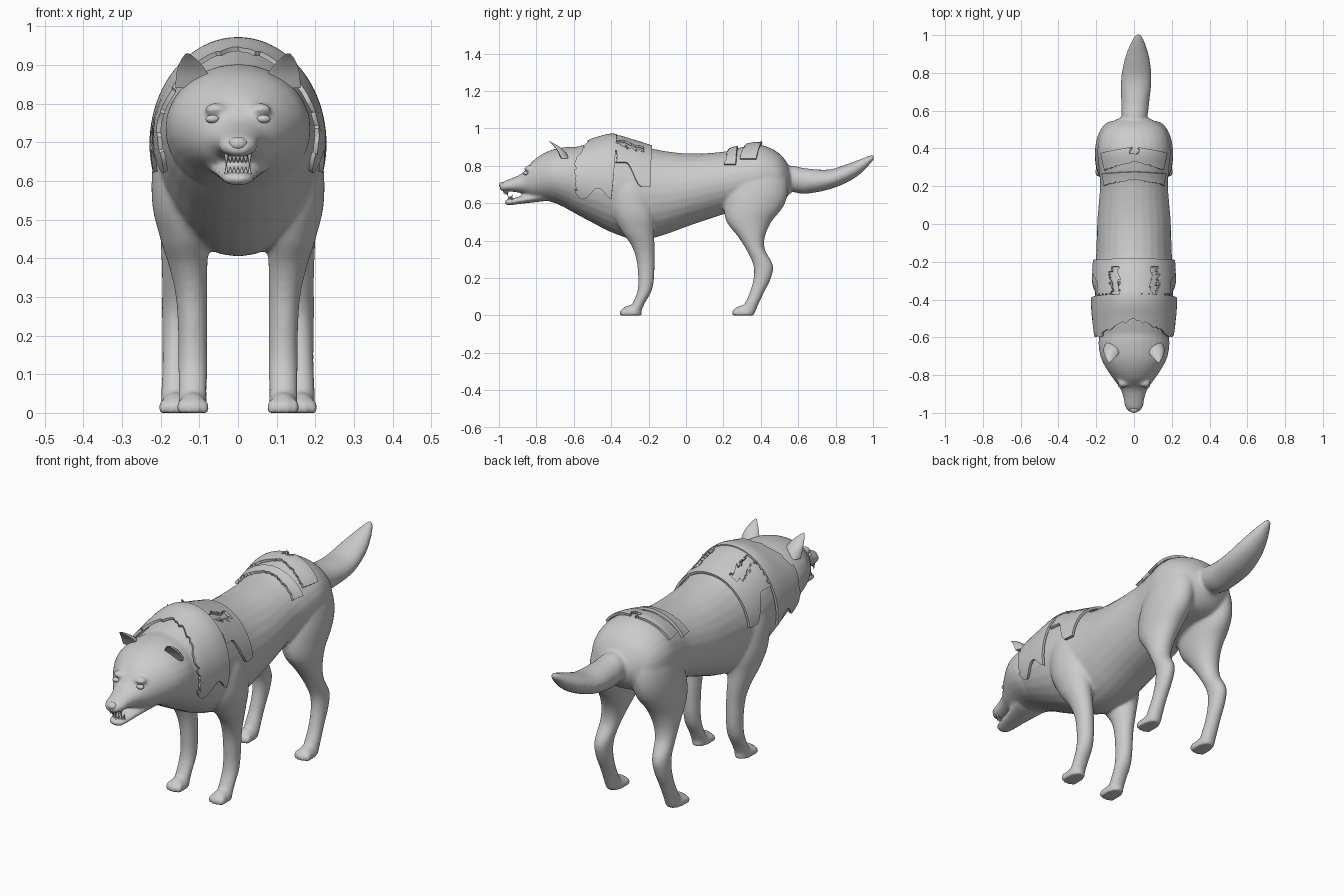
import bpy, bmesh, math, random
from mathutils import Matrix

random.seed(4)
old = bpy.data.objects.get("Cube")
if old:
    bpy.data.objects.remove(old, do_unlink=True)

grey = bpy.data.materials.new("plain grey")
grey.use_nodes = True
tone = (0.6, 0.6, 0.6, 1)
grey.diffuse_color = tone
grey.node_tree.nodes["Principled BSDF"].inputs["Base Color"].default_value = tone


def finish(name, bm):
    """Turn a bmesh into a smooth-shaded object."""
    bmesh.ops.recalc_face_normals(bm, faces=bm.faces)
    mesh = bpy.data.meshes.new(name)
    bm.to_mesh(mesh)
    bm.free()
    mesh.materials.append(grey)
    obj = bpy.data.objects.new(name, mesh)
    bpy.context.collection.objects.link(obj)
    bpy.ops.object.select_all(action="DESELECT")
    obj.select_set(True)
    bpy.context.view_layer.objects.active = obj
    bpy.ops.object.shade_smooth_by_angle(angle=math.radians(45))
    return obj


def spline(rows, steps=5):
    """Smooth interpolation through rows of numbers."""
    out = []
    for i in range(len(rows) - 1):
        a, b, c, d = (rows[max(0, min(len(rows) - 1, i + k))] for k in (-1, 0, 1, 2))
        for s in range(steps):
            t = s / steps
            out.append([q + 0.5 * t * (r - p + t * (2 * p - 5 * q + 4 * r - e + t * (3 * (q - r) + e - p)))
                        for p, q, r, e in zip(a, b, c, d)])
    return out + [list(rows[-1])]


def skin(bm, rings):
    """Skin rings of points into a closed tube."""
    rings = [[bm.verts.new(p) for p in ring] for ring in rings]
    n = len(rings[0])
    for a, b in zip(rings, rings[1:]):
        for i in range(n):
            j = (i + 1) % n
            bm.faces.new((a[i], a[j], b[j], b[i]))
    bm.faces.new(rings[0])
    bm.faces.new(rings[-1])


def circle(n=28):
    return [(math.cos(k * math.tau / n), math.sin(k * math.tau / n)) for k in range(n)]


def trunk(bm, rows, bend=0):
    """Tube along y; rows hold y, top, bottom, half width."""
    skin(bm, [[(w * c + bend * max(0, y - 0.5), y, (top + low) / 2 + (top - low) / 2 * s)
               for c, s in circle()] for y, top, low, w in spline(rows)])


def limb(bm, rows, side, cup=1):
    """Tube along z; rows hold z, x, y, x radius, y radius."""
    skin(bm, [[(side * (x + rx * c), y + ry * s * (cup if s < 0 else 1), z)
               for c, s in circle()] for z, x, y, rx, ry in spline(rows)])


def ball(bm, centre, size):
    mat = Matrix.Translation(centre) @ Matrix.Diagonal((*size, 1))
    return bmesh.ops.create_uvsphere(bm, u_segments=20, v_segments=12, radius=1, matrix=mat)["verts"]


def paw(bm, x, y):
    """Flat-soled foot with four toes."""
    verts = ball(bm, (x, y, 0.005), (0.041, 0.06, 0.05))
    for k in (-1.5, -0.5, 0.5, 1.5):
        verts += ball(bm, (x + k * 0.02, y - 0.045 + abs(k) * 0.008, 0.01), (0.013, 0.022, 0.026))
    for v in verts:
        v.co.z = max(0, v.co.z)


# Torso, head, jaw and tail
torso = [(-0.72, 0.86, 0.62, 0.12), (-0.62, 0.89, 0.56, 0.18), (-0.5, 0.925, 0.495, 0.2),
         (-0.39, 0.95, 0.44, 0.207), (-0.27, 0.92, 0.405, 0.207), (-0.15, 0.885, 0.42, 0.2),
         (0.02, 0.865, 0.48, 0.194), (0.2, 0.875, 0.54, 0.18), (0.3, 0.9, 0.56, 0.187),
         (0.4, 0.912, 0.58, 0.193), (0.5, 0.865, 0.6, 0.165), (0.555, 0.79, 0.65, 0.09),
         (0.57, 0.74, 0.69, 0.03)]
head = [(-0.56, 0.9, 0.56, 0.17), (-0.62, 0.902, 0.565, 0.188), (-0.7, 0.89, 0.6, 0.178),
        (-0.76, 0.867, 0.615, 0.15), (-0.82, 0.825, 0.625, 0.11), (-0.87, 0.765, 0.65, 0.074),
        (-0.92, 0.738, 0.66, 0.056), (-0.97, 0.718, 0.662, 0.047), (-0.995, 0.7, 0.67, 0.025)]
jaw = [(-0.76, 0.66, 0.61, 0.08), (-0.85, 0.645, 0.6, 0.06), (-0.91, 0.63, 0.593, 0.048),
       (-0.95, 0.622, 0.588, 0.038), (-0.968, 0.615, 0.597, 0.02)]
tail = [(0.48, 0.79, 0.68, 0.05), (0.57, 0.8, 0.66, 0.068), (0.64, 0.786, 0.65, 0.074),
        (0.765, 0.78, 0.673, 0.081), (0.87, 0.812, 0.715, 0.067), (0.94, 0.838, 0.763, 0.045),
        (0.985, 0.855, 0.81, 0.025), (1.005, 0.86, 0.835, 0.012)]
body = bmesh.new()
for rows in (torso, head, jaw):
    trunk(body, rows)
trunk(body, tail, 0.045)

# Legs, paws and brows
front_leg = [(0.78, 0.12, -0.31, 0.05, 0.06), (0.68, 0.132, -0.3, 0.083, 0.11),
             (0.55, 0.137, -0.28, 0.086, 0.115), (0.45, 0.137, -0.258, 0.064, 0.088),
             (0.38, 0.129, -0.232, 0.05, 0.064), (0.3, 0.12, -0.217, 0.041, 0.049),
             (0.2, 0.117, -0.213, 0.038, 0.043), (0.13, 0.117, -0.222, 0.038, 0.038),
             (0.07, 0.117, -0.25, 0.037, 0.033), (0.02, 0.117, -0.275, 0.037, 0.035)]
hind_leg = [(0.83, 0.08, 0.4, 0.05, 0.08), (0.75, 0.1, 0.4, 0.085, 0.135), (0.66, 0.115, 0.385, 0.089, 0.16),
            (0.58, 0.12, 0.362, 0.087, 0.158), (0.5, 0.128, 0.337, 0.075, 0.12),
            (0.42, 0.14, 0.35, 0.059, 0.072), (0.35, 0.15, 0.373, 0.047, 0.05),
            (0.27, 0.157, 0.412, 0.04, 0.053), (0.2, 0.16, 0.408, 0.036, 0.047),
            (0.12, 0.162, 0.378, 0.034, 0.038), (0.06, 0.163, 0.35, 0.036, 0.038),
            (0.01, 0.163, 0.33, 0.037, 0.037)]
for side in (-1, 1):
    limb(body, front_leg, side)
    limb(body, hind_leg, side)
    paw(body, side * 0.117, -0.293)
    paw(body, side * 0.163, 0.307)
    ball(body, (side * 0.058, -0.842, 0.785), (0.03, 0.024, 0.016))
wolf = finish("body", body)
remesh = wolf.modifiers.new("Blend parts", "REMESH")
remesh.mode = "VOXEL"
remesh.voxel_size = 0.008
remesh.use_smooth_shade = True
soften = wolf.modifiers.new("Soften joins", "SMOOTH")
soften.factor = 0.5
soften.iterations = 8

# Ears, eyes and teeth
ear = [(0.84, 0.112, -0.665, 0.05, 0.045), (0.88, 0.119, -0.685, 0.04, 0.034),
       (0.91, 0.126, -0.71, 0.023, 0.02), (0.93, 0.131, -0.733, 0.004, 0.004)]
for side, label in ((-1, "right"), (1, "left")):
    bm = bmesh.new()
    limb(bm, ear, side, cup=0.1)
    finish(label + "_ear", bm)
    bm = bmesh.new()
    ball(bm, (side * 0.066, -0.856, 0.76), (0.018, 0.014, 0.011))
    finish(label + "_eye", bm)

bm = bmesh.new()
ball(bm, (0, -0.98, 0.696), (0.025, 0.02, 0.018))
finish("nose", bm)

bm = bmesh.new()
for k in range(-3, 4):
    fang = abs(k) == 3
    for z, y, flip in ((0.655, -0.972, math.pi), (0.628, -0.948, 0)):
        place = Matrix.Translation((k * 0.01, y + abs(k) * 0.006, z)) @ Matrix.Rotation(flip, 4, "X")
        bmesh.ops.create_cone(bm, cap_ends=True, segments=8, radius1=0.006, radius2=0.001,
                              depth=0.035 if fang else 0.018, matrix=place)
finish("teeth", bm)

# Torn hide pieces that follow the torso
stations = spline(torso)


def on_torso(y, angle, gap):
    for a, b in zip(stations, stations[1:]):
        if a[0] <= y <= b[0]:
            t = (y - a[0]) / (b[0] - a[0])
            top, low, w = (p + t * (q - p) for p, q in zip(a[1:], b[1:]))
            mid, half = (top + low) / 2, (top - low) / 2
            if angle is None:
                return mid, half
            return (w + gap) * math.sin(angle), y, mid + (half + gap) * math.cos(angle)


def hide(name, start, end, hem, gap, torn=lambda x, y: False, rough=0.01):
    """Draped sheet; start and end give y from the sideways share, hem gives z from y."""
    bm = bmesh.new()
    rows, across, along = [], 56, 14
    for i in range(across + 1):
        v = 2 * i / across - 1
        y0 = start(abs(v)) + random.uniform(-rough, rough)
        y1 = end(abs(v))
        row = []
        for j in range(along + 1):
            y = y0 + (y1 - y0) * j / along
            mid, half = on_torso(y, None, gap)
            reach = math.acos((hem(y) - mid) / (half + gap))
            row.append(bm.verts.new(on_torso(y, v * reach, gap)))
        rows.append(row)
    for a, b in zip(rows, rows[1:]):
        for j in range(along):
            x, y = a[j].co.x, a[j].co.y
            if not torn(x + random.uniform(-0.01, 0.01), y):
                bm.faces.new((a[j], a[j + 1], b[j + 1], b[j]))
    bmesh.ops.delete(bm, geom=[v for v in bm.verts if not v.link_faces], context="VERTS")
    bmesh.ops.recalc_face_normals(bm, faces=bm.faces)
    bmesh.ops.solidify(bm, geom=bm.faces[:], thickness=0.012)
    finish(name, bm)


def step(y, at, width):
    t = max(0, min(1, (y - at) / width))
    return t * t * (3 - 2 * t)


hide("shoulder_hide", lambda v: -0.5 - 0.09 * min(1, v * 2), lambda v: -0.37 - 0.03 * v * v,
     lambda y: 0.65 + 0.03 * math.cos(y * 40), 0.022)
hide("back_hide", lambda v: -0.375, lambda v: -0.18 - 0.01 * v,
     lambda y: 0.82 - 0.13 * step(y, -0.32, 0.08), 0.017,
     lambda x, y: 0.085 < abs(x) < 0.125 and y < -0.23)
hide("rump_strap_front", lambda v: 0.235 - 0.03 * v, lambda v: 0.275 - 0.01 * v,
     lambda y: 0.81, 0.014, rough=0.004)
hide("rump_strap_back", lambda v: 0.33 - 0.045 * v, lambda v: 0.41 - 0.035 * v,
     lambda y: 0.84, 0.014, lambda x, y: abs(x) < 0.02 and y > 0.37, rough=0.004)
